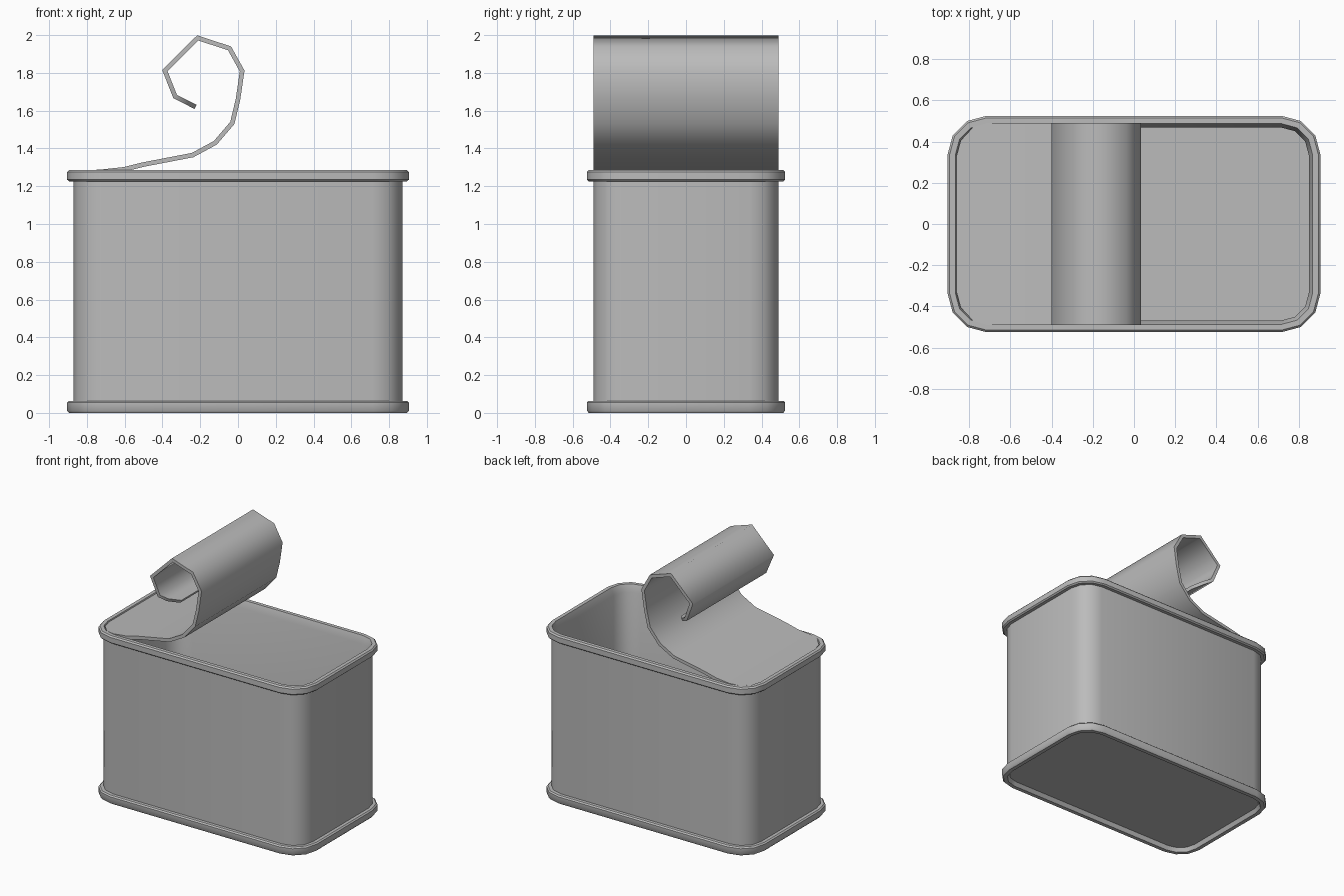
import bpy, bmesh, math
from mathutils import Vector

cube = bpy.data.objects.get("Cube")
if cube:
    bpy.data.objects.remove(cube, do_unlink=True)

metal = bpy.data.materials.new("tin grey")
metal.use_nodes = True
GREY = (0.5, 0.5, 0.5, 1)
metal.diffuse_color = GREY
metal.node_tree.nodes["Principled BSDF"].inputs["Base Color"].default_value = GREY


def loft(name, rings, smooth_angle):
    """Skin a list of equal closed rings and cap both ends."""
    bm = bmesh.new()
    loops = [[bm.verts.new(p) for p in ring] for ring in rings]
    n = len(loops[0])
    for a, b in zip(loops, loops[1:]):
        for i in range(n):
            j = (i + 1) % n
            bm.faces.new((a[i], a[j], b[j], b[i]))
    bm.faces.new(loops[0])
    bm.faces.new(loops[-1])
    bmesh.ops.recalc_face_normals(bm, faces=bm.faces)
    mesh = bpy.data.meshes.new(name)
    bm.to_mesh(mesh)
    bm.free()
    mesh.materials.append(metal)
    obj = bpy.data.objects.new(name, mesh)
    bpy.context.collection.objects.link(obj)
    bpy.ops.object.select_all(action='DESELECT')
    obj.select_set(True)
    bpy.context.view_layer.objects.active = obj
    bpy.ops.object.shade_smooth_by_angle(angle=math.radians(smooth_angle))
    return obj


def rounded_ring(offset, z, hx=0.87, hy=0.49, radius=0.155, steps=3):
    """Rounded rectangle, grown evenly by offset."""
    r = radius + offset
    points = []
    for k, (sx, sy) in enumerate(((1, 1), (-1, 1), (-1, -1), (1, -1))):
        for s in range(steps + 1):
            a = math.radians(90) * (k + s / steps)
            points.append((sx * (hx - radius) + r * math.cos(a),
                           sy * (hy - radius) + r * math.sin(a), z))
    return points


# Open can: recessed base, lower rim, wall, upper rim, inner wall, inner floor
can_profile = [
    (-0.02, 0.03), (-0.005, 0.0), (0.025, 0.0), (0.035, 0.012), (0.035, 0.055),
    (0.025, 0.064), (0.0, 0.064), (0.0, 1.226), (0.025, 1.226), (0.035, 1.235),
    (0.035, 1.275), (0.025, 1.285), (-0.003, 1.285), (-0.022, 1.23),
    (-0.022, 0.05),
]
loft("can_body", [rounded_ring(o, z) for o, z in can_profile], 40)

# Peeled lid: centre line (x, z) with half width, corners rounded at both ends
lid_path = [
    (-0.86, 1.266, 0.33), (-0.84, 1.268, 0.405), (-0.78, 1.273, 0.47),
    (-0.71, 1.278, 0.49), (-0.6, 1.29, 0.49), (-0.5, 1.315, 0.49),
    (-0.24, 1.365, 0.49), (-0.12, 1.43, 0.49), (-0.03, 1.535, 0.49),
    (0.0, 1.66, 0.49), (0.022, 1.81, 0.49), (-0.045, 1.93, 0.49),
    (-0.213, 1.985, 0.49), (-0.387, 1.812, 0.49), (-0.333, 1.675, 0.48),
    (-0.28, 1.648, 0.45), (-0.225, 1.62, 0.37),
]
HALF_THICK = 0.012
centre = [Vector((x, z)) for x, z, w in lid_path]
rings = []
for i, (x, z, w) in enumerate(lid_path):
    d_in = (centre[i] - centre[max(i - 1, 0)]).normalized()
    d_out = (centre[min(i + 1, len(centre) - 1)] - centre[i]).normalized()
    t = (d_in + d_out).normalized()
    # Mitred normal keeps the sheet equally thick round each bend
    miter = HALF_THICK / max(t.dot(d_out if d_out.length else d_in), 0.5)
    nx, nz = -t.y * miter, t.x * miter
    rings.append([(x + s * nx, y, z + s * nz)
                  for s, y in ((1, -w), (1, w), (-1, w), (-1, -w))])
loft("peeled_lid", rings, 70)
